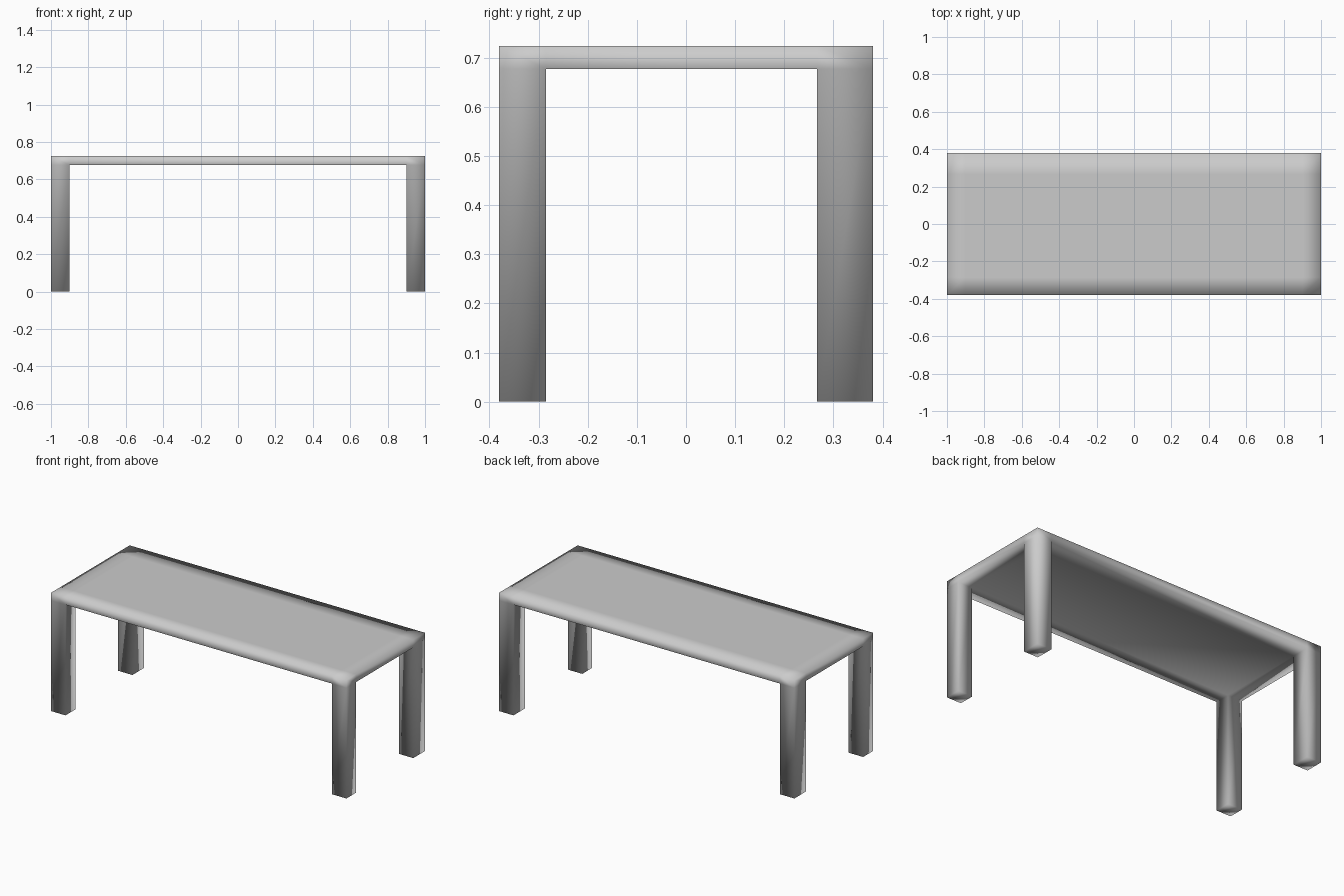
import bpy
import bmesh

cube = bpy.data.objects.get("Cube")
if cube:
    bpy.data.objects.remove(cube, do_unlink=True)

# Grid lines: outer edges and the inner sides of the legs
XS = (-1.0, -0.902, 0.902, 1.0)
YS = (-0.38, -0.285, 0.267, 0.38)
UNDERSIDE, TOP = 0.677, 0.724

grey = bpy.data.materials.new("light_grey")
grey.use_nodes = True
color = (0.6, 0.6, 0.6, 1.0)
grey.diffuse_color = color
grey.node_tree.nodes["Principled BSDF"].inputs["Base Color"].default_value = color

bm = bmesh.new()

# Underside sheet, divided where the legs join
grid = [[bm.verts.new((x, y, UNDERSIDE)) for y in YS] for x in XS]
cells = {}
for i in range(3):
    for j in range(3):
        cells[i, j] = bm.faces.new((grid[i][j], grid[i][j + 1],
                                    grid[i + 1][j + 1], grid[i + 1][j]))
corners = [cells[i, j] for i in (0, 2) for j in (0, 2)]

# Table top slab
slab = bmesh.ops.extrude_face_region(bm, geom=list(cells.values()), use_keep_orig=True)
for v in slab["geom"]:
    if isinstance(v, bmesh.types.BMVert):
        v.co.z = TOP

# Four legs pulled down from the corner cells
legs = bmesh.ops.extrude_discrete_faces(bm, faces=corners)
for face in legs["faces"]:
    for v in face.verts:
        v.co.z = 0.0

# One continuous softly shaded surface
bmesh.ops.recalc_face_normals(bm, faces=bm.faces[:])
for face in bm.faces:
    face.smooth = True

mesh = bpy.data.meshes.new("table")
bm.to_mesh(mesh)
bm.free()
mesh.materials.append(grey)
table = bpy.data.objects.new("table", mesh)
bpy.context.collection.objects.link(table)
